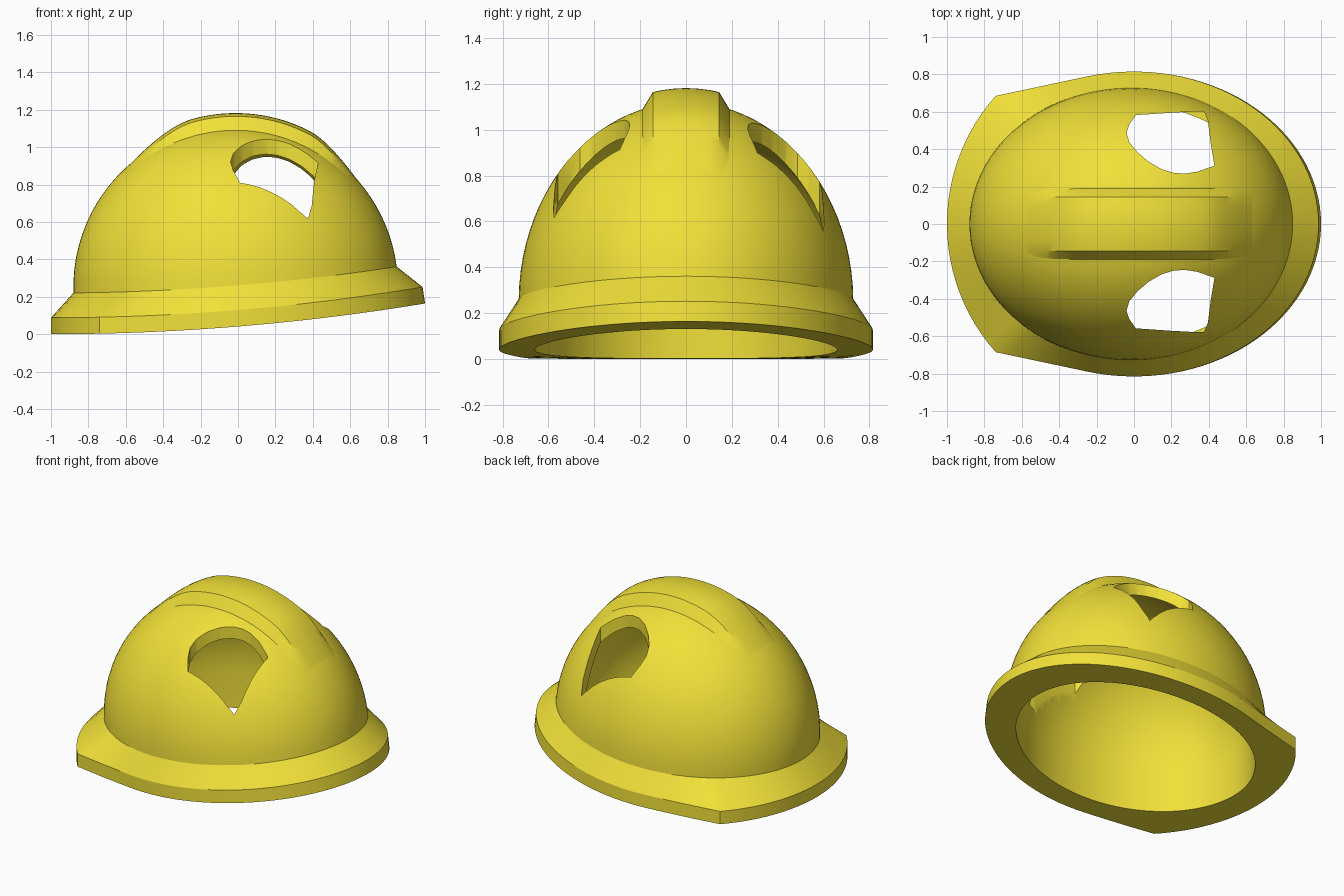
import bpy, bmesh
from math import sin, cos, asin, atan2, pi, sqrt

if "Cube" in bpy.data.objects:
    bpy.data.objects.remove(bpy.data.objects["Cube"])

mat = bpy.data.materials.new("yellow_plastic")
mat.diffuse_color = (0.88, 0.75, 0.04, 1)
mat.use_nodes = True
mat.node_tree.nodes["Principled BSDF"].inputs["Base Color"].default_value = mat.diffuse_color
CX = -0.0125                      # dome centre in x
OUT = (0.868, 0.73, 0.87)         # outer dome radii
INN = (0.80, 0.66, 0.80)          # inner dome radii
Z0 = 0.25                         # dome equator height


def make(name, bm):
    bmesh.ops.recalc_face_normals(bm, faces=bm.faces)
    me = bpy.data.meshes.new(name)
    bm.to_mesh(me)
    bm.free()
    ob = bpy.data.objects.new(name, me)
    bpy.context.collection.objects.link(ob)
    me.materials.append(mat)
    return ob


def smooth(ob):
    bpy.ops.object.select_all(action='DESELECT')
    ob.select_set(True)
    bpy.context.view_layer.objects.active = ob
    bpy.ops.object.shade_smooth_by_angle(angle=0.5)


def rim(x):                       # curved bottom edge rising to one end
    return 0.041 * (x + 1) ** 2


def lerp(a, b, t):
    return tuple(p + (q - p) * t for p, q in zip(a, b))


# Brim outline: ellipse, straight sides, shallow arc at the left end
t0 = 1.8235
a, b = (-0.25, 0.789), (-0.74, 0.685)
phi = atan2(0.685, -0.772)
outline = [(cos(t), 0.815 * sin(t)) for t in [-t0 + 2 * t0 * i / 64 for i in range(64)]]
outline += [lerp(a, b, i / 8) for i in range(8)]
outline += [(0.032 + 1.032 * cos(p), 1.032 * sin(p))
            for p in [phi + (2 * pi - 2 * phi) * i / 24 for i in range(24)]]
outline += [lerp((b[0], -b[1]), (a[0], -a[1]), i / 8) for i in range(8)]


def dome(r, ang, lat):
    return (CX + r[0] * cos(lat) * cos(ang), r[1] * cos(lat) * sin(ang), Z0 + r[2] * sin(lat))


# Shell: closed solid made of rings running from inner crown to outer crown
K = 22
columns = []
for x, y in outline:
    ang = atan2(y / OUT[1], (x - CX) / OUT[0])
    col = [dome(INN, ang, pi / 2 * (K - k) / K) for k in range(1, K + 1)]
    ix, iy, _ = col[-1]
    col.append((ix, iy, rim(ix)))
    col.append((x, y, rim(x)))
    tx = x * 0.987 if x > 0 else x
    col.append((tx, y, rim(x) + 0.088))
    lat0 = asin((rim(CX + OUT[0] * cos(ang)) + 0.22 - Z0) / OUT[2])
    col += [dome(OUT, ang, lat0 + (pi / 2 - lat0) * k / K) for k in range(K)]
    columns.append(col)
bm = bmesh.new()
vs = [[bm.verts.new(p) for p in col] for col in columns]
low = bm.verts.new((CX, 0, Z0 + INN[2]))
top = bm.verts.new((CX, 0, Z0 + OUT[2]))
for i in range(len(vs)):
    c, d = vs[i - 1], vs[i]
    for j in range(len(c) - 1):
        bm.faces.new((c[j], d[j], d[j + 1], c[j + 1]))
    bm.faces.new((low, d[0], c[0]))
    bm.faces.new((c[-1], d[-1], top))
shell = make("helmet_shell", bm)

# Vent holes: mirrored vertical cutters
vent = [(0.01, 0.57), (-0.025, 0.52), (-0.04, 0.475), (-0.025, 0.425), (0.02, 0.37),
        (0.08, 0.32), (0.15, 0.28), (0.21, 0.262), (0.27, 0.257), (0.34, 0.268),
        (0.43, 0.30), (0.41, 0.42), (0.395, 0.54), (0.375, 0.588), (0.33, 0.59), (0.2, 0.583)]
for s in (1, -1):
    bm = bmesh.new()
    f = bm.faces.new([bm.verts.new((x, s * y + 0.012, 0.45)) for x, y in vent])
    ext = bmesh.ops.extrude_face_region(bm, geom=[f])
    bmesh.ops.translate(bm, vec=(0, 0, 0.9),
                        verts=[v for v in ext["geom"] if isinstance(v, bmesh.types.BMVert)])
    cutter = make("vent_cutter", bm)
    cutter.hide_render = True
    mod = shell.modifiers.new("vent", 'BOOLEAN')
    mod.operation, mod.solver, mod.object = 'DIFFERENCE', 'EXACT', cutter
    bpy.context.view_layer.objects.active = shell
    bpy.ops.object.modifier_apply(modifier=mod.name)
    bpy.data.objects.remove(cutter)
smooth(shell)


# Crown ridge: raised strip that fades into the dome at both ends
def height(x, y):
    return Z0 + OUT[2] * sqrt(1 - ((x - CX) / OUT[0]) ** 2 - (y / OUT[1]) ** 2)


def ease(t):
    t = max(0, min(1, t))
    return t * t * (3 - 2 * t)


bm = bmesh.new()
section = [(-0.195, 0), (-0.145, 1), (-0.1, 1), (-0.05, 1), (0, 1),
           (0.05, 1), (0.1, 1), (0.145, 1), (0.195, 0)]
rows = []
for i in range(49):
    x = -0.66 + 1.36 * i / 48
    fade = ease((x + 0.66) / 0.42) * ease((0.70 - x) / 0.32)
    rows.append([bm.verts.new((x, y, height(x, y) - 0.008 + 0.07 * fade * up))
                 for y, up in section])
for r, q in zip(rows, rows[1:]):
    for j in range(len(section) - 1):
        bm.faces.new((r[j], q[j], q[j + 1], r[j + 1]))
smooth(make("crown_ridge", bm))
